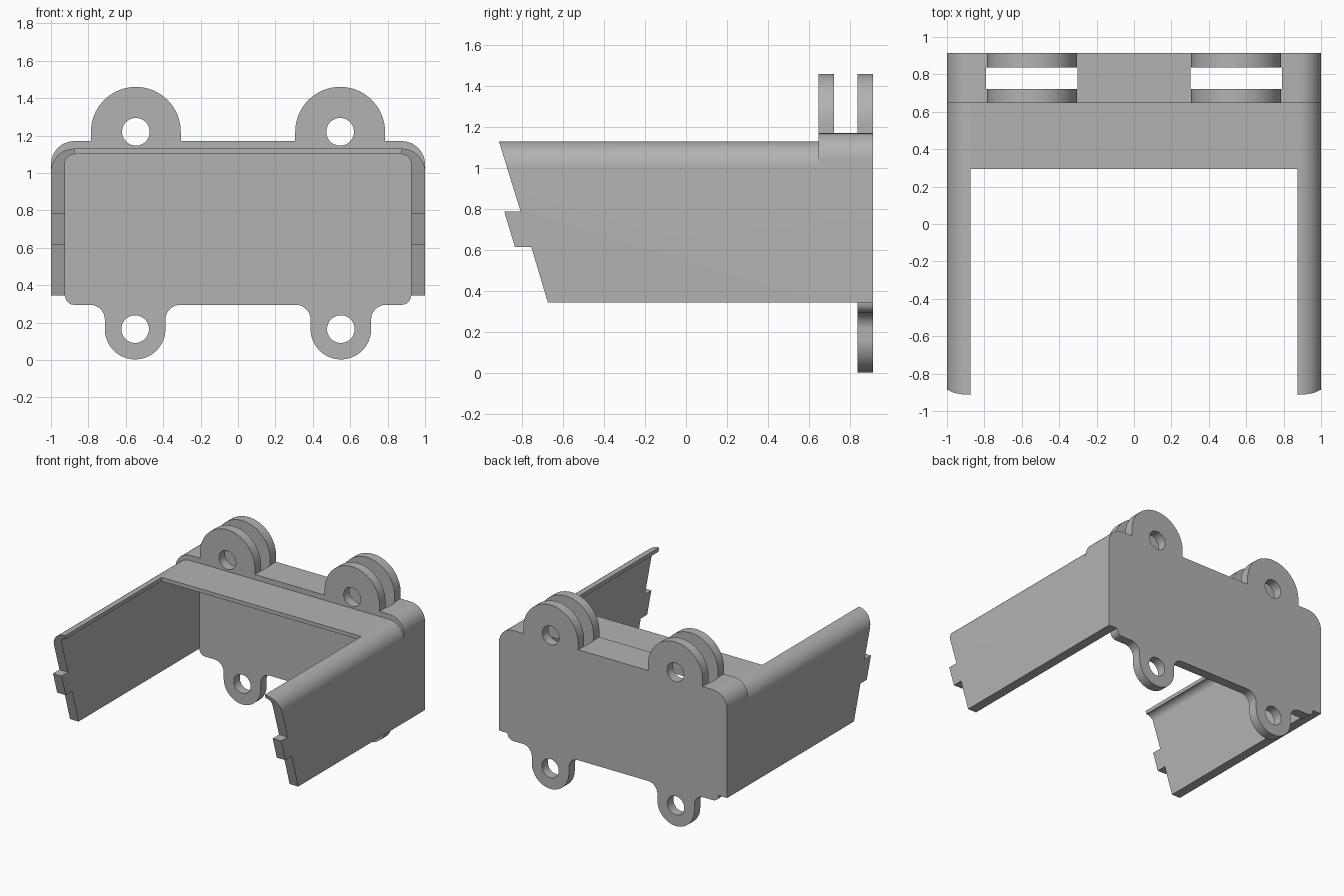
import bpy, bmesh, math

cube = bpy.data.objects.get("Cube")
if cube:
    bpy.data.objects.remove(cube, do_unlink=True)

grey = bpy.data.materials.new("plain grey")
grey.use_nodes = True
colour = (0.45, 0.45, 0.45, 1)
grey.diffuse_color = colour
grey.node_tree.nodes["Principled BSDF"].inputs["Base Color"].default_value = colour

BOTTOM, CEILING, LOW_TOP, HIGH_TOP = 0.345, 1.10, 1.13, 1.17
EAR_X, EAR_Z, EAR_R = 0.546, 1.22, 0.24
FOOT_X, FOOT_Z, FOOT_R = 0.55, 0.165, 0.162
HOLE_R = 0.074


def arc(cx, cz, r, start, end, steps=12):
    angles = [math.radians(start + (end - start) * i / steps) for i in range(steps + 1)]
    return [(cx + r * math.cos(a), cz + r * math.sin(a)) for a in angles]


def flip(points):
    return [(-x, z) for x, z in reversed(points)]


def extrude(name, loops, start, end, along="y"):
    """Fill the first loop, leaving the others as holes, and extrude it."""
    curve = bpy.data.curves.new(name, "CURVE")
    curve.dimensions = "2D"
    curve.fill_mode = "BOTH"
    curve.extrude = (end - start) / 2
    for points in loops:
        spline = curve.splines.new("POLY")
        spline.points.add(len(points) - 1)
        for p, (a, b) in zip(spline.points, points):
            p.co = (a, b, 0, 1)
        spline.use_cyclic_u = True
    temp = bpy.data.objects.new(name + " outline", curve)
    bpy.context.collection.objects.link(temp)
    graph = bpy.context.evaluated_depsgraph_get()
    mesh = bpy.data.meshes.new_from_object(temp.evaluated_get(graph))
    bpy.data.objects.remove(temp, do_unlink=True)
    mid = (start + end) / 2
    for v in mesh.vertices:
        a, b, c = v.co
        v.co = (a, mid - c, b) if along == "y" else (mid + c, a, b)
    bm = bmesh.new()
    bm.from_mesh(mesh)
    bmesh.ops.remove_doubles(bm, verts=bm.verts, dist=0.0001)
    bmesh.ops.recalc_face_normals(bm, faces=bm.faces)
    bm.to_mesh(mesh)
    bm.free()
    mesh.materials.clear()
    mesh.materials.append(grey)
    obj = bpy.data.objects.new(name, mesh)
    bpy.context.collection.objects.link(obj)
    return obj


def outer_edge(top):
    return [(1, BOTTOM)] + arc(0.875, top - 0.125, 0.125, 0, 90)


inner_edge = arc(0.875, CEILING - 0.05, 0.05, 90, 0) + [(0.925, BOTTOM)]
ear_edge = [(EAR_X + EAR_R, HIGH_TOP)] + arc(EAR_X, EAR_Z, EAR_R, 0, 180, 40) + [(EAR_X - EAR_R, HIGH_TOP)]


def wall_section(top, lip):
    return [(lip, CEILING)] + inner_edge + outer_edge(top) + [(lip, top)]


def holes(x, z):
    hole = arc(x, z, HOLE_R, 0, 350, 35)
    return [hole, flip(hole)]


# Back plate with upper ears and lower feet
fillet = 0.08
foot_edge = (arc(FOOT_X - FOOT_R - fillet, 0.215, fillet, 90, 0)
             + arc(FOOT_X, FOOT_Z, FOOT_R, 180, 360, 32)
             + arc(FOOT_X + FOOT_R + fillet, 0.215, fillet, 180, 90))
half = foot_edge + arc(0.875, BOTTOM, 0.05, 270, 360) + outer_edge(HIGH_TOP) + ear_edge
parts = [extrude("back_plate", [half + flip(half)] + holes(EAR_X, EAR_Z) + holes(FOOT_X, FOOT_Z), 0.838, 0.913)]

# Raised arch carrying the front ears
half = inner_edge + outer_edge(HIGH_TOP) + ear_edge
parts.append(extrude("front_ear_arch", [half + flip(half)] + holes(EAR_X, EAR_Z), 0.648, 0.723))

# Raised roof between the ear rows, leaving two slots
bridge = [(-0.303, CEILING), (0.303, CEILING), (0.303, HIGH_TOP), (-0.303, HIGH_TOP)]
parts.append(extrude("roof_bridge", [bridge], 0.723, 0.838))

# Lower roof between the side walls
roof = [(-0.875, CEILING), (0.875, CEILING), (0.875, LOW_TOP), (-0.875, LOW_TOP)]
parts.append(extrude("roof_panel", [roof], 0.295, 0.648))

# Side walls, cut to a slanted front end with a tab
end_shape = [(-0.913, LOW_TOP), (-0.807, 0.787), (-0.887, 0.787), (-0.835, 0.615),
             (-0.755, 0.615), (-0.675, BOTTOM), (-0.66, 0.2), (0.8, 0.2), (0.8, 1.3), (-0.965, 1.3)]
cutter = extrude("wall_end_cutter", [end_shape], -1.2, 1.2, "x")
for side in ("left", "right"):
    turn = flip if side == "right" else list
    parts.append(extrude(side + "_shoulder", [turn(wall_section(HIGH_TOP, 0.79))], 0.723, 0.838))
    wall = extrude(side + "_wall", [turn(wall_section(LOW_TOP, 0.875))], -1.1, 0.648)
    cut = wall.modifiers.new("slanted end", "BOOLEAN")
    cut.operation = "INTERSECT"
    cut.solver = "EXACT"
    cut.object = cutter
    graph = bpy.context.evaluated_depsgraph_get()
    wall_mesh = bpy.data.meshes.new_from_object(wall.evaluated_get(graph))
    wall.modifiers.clear()
    wall.data = wall_mesh
    parts.append(wall)
bpy.data.objects.remove(cutter, do_unlink=True)

# Smooth the rounded edges and keep the corners sharp
bpy.ops.object.select_all(action="DESELECT")
for part in parts:
    part.select_set(True)
bpy.context.view_layer.objects.active = parts[0]
bpy.ops.object.shade_smooth_by_angle(angle=math.radians(30))
